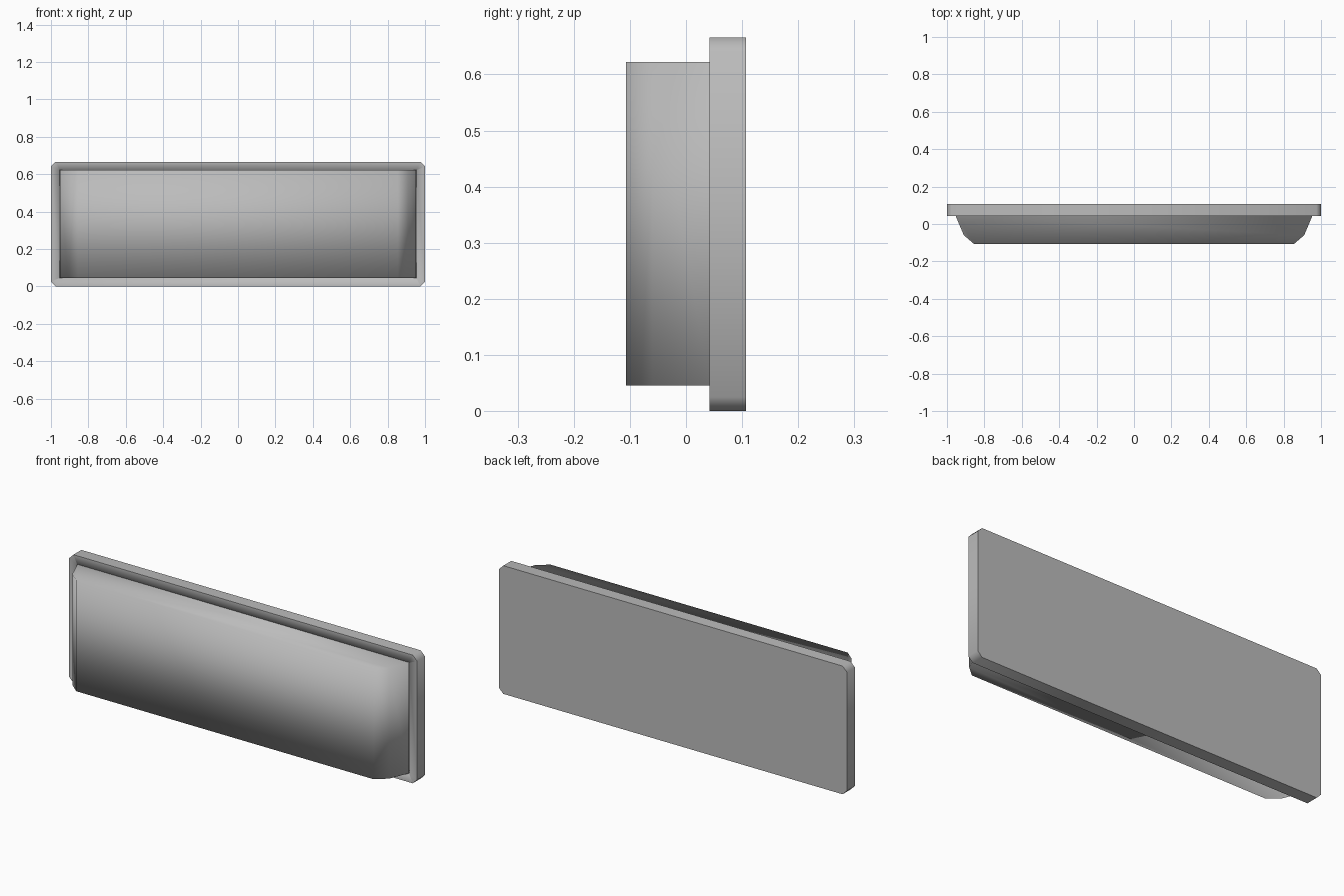
import bpy
import bmesh

cube = bpy.data.objects.get("Cube")
if cube:
    bpy.data.objects.remove(cube, do_unlink=True)

grey = bpy.data.materials.new("plain_grey")
grey.use_nodes = True
colour = (0.5, 0.5, 0.5, 1)
grey.diffuse_color = colour
grey.node_tree.nodes["Principled BSDF"].inputs["Base Color"].default_value = colour


def finish(name, bm):
    bmesh.ops.recalc_face_normals(bm, faces=bm.faces)
    mesh = bpy.data.meshes.new(name)
    bm.to_mesh(mesh)
    bm.free()
    mesh.materials.append(grey)
    obj = bpy.data.objects.new(name, mesh)
    bpy.context.collection.objects.link(obj)
    return obj


def loop_xz(bm, half_x, half_z, cut, y):
    """Rectangle with cut corners, standing at depth y."""
    mid = 0.333
    quarter = [(half_x, half_z - cut), (half_x - cut, half_z)] if cut else [(half_x, half_z)]
    pts = quarter + [(-x, z) for x, z in reversed(quarter)]
    pts += [(-x, -z) for x, z in pts]
    return [bm.verts.new((x, y, mid + z)) for x, z in pts]


def bridge(bm, a, b):
    for i in range(len(a)):
        j = (i + 1) % len(a)
        bm.faces.new((a[i], a[j], b[j], b[i]))


# Back plate: chamfered corners, with a shallow seat for the front panel
bm = bmesh.new()
FRONT, BACK, SEAT = 0.042, 0.107, 0.07
back = loop_xz(bm, 1.0, 0.333, 0.025, BACK)
rim = loop_xz(bm, 1.0, 0.333, 0.025, FRONT)
lip = loop_xz(bm, 0.955, 0.289, 0.002, FRONT)
seat = loop_xz(bm, 0.955, 0.289, 0.002, SEAT)
bm.faces.new(back)
for a, b in ((back, rim), (rim, lip), (lip, seat)):
    bridge(bm, a, b)
bm.faces.new(seat)
for ring in (back, rim, seat):
    for i, v in enumerate(ring):
        bm.edges.get((v, ring[(i + 1) % len(ring)])).smooth = False
for f in bm.faces:
    f.smooth = True
finish("back_plate", bm)

# Front panel: plan profile with bevelled ends, raised upward, softly shaded
bm = bmesh.new()
half = [(0.953, 0.042), (0.91, -0.06), (0.855, -0.107)]
plan = half + [(-x, y) for x, y in reversed(half)]
low = [bm.verts.new((x, y, 0.046)) for x, y in plan]
high = [bm.verts.new((x, y, 0.622)) for x, y in plan]
bm.faces.new(low)
bm.faces.new(high)
bridge(bm, low, high)
# The panel is open where it meets the plate
hidden = [f for f in bm.faces if all(v.co.y > 0.04 for v in f.verts)]
bmesh.ops.delete(bm, geom=hidden, context='FACES_ONLY')
for f in bm.faces:
    f.smooth = True
finish("front_panel", bm)
